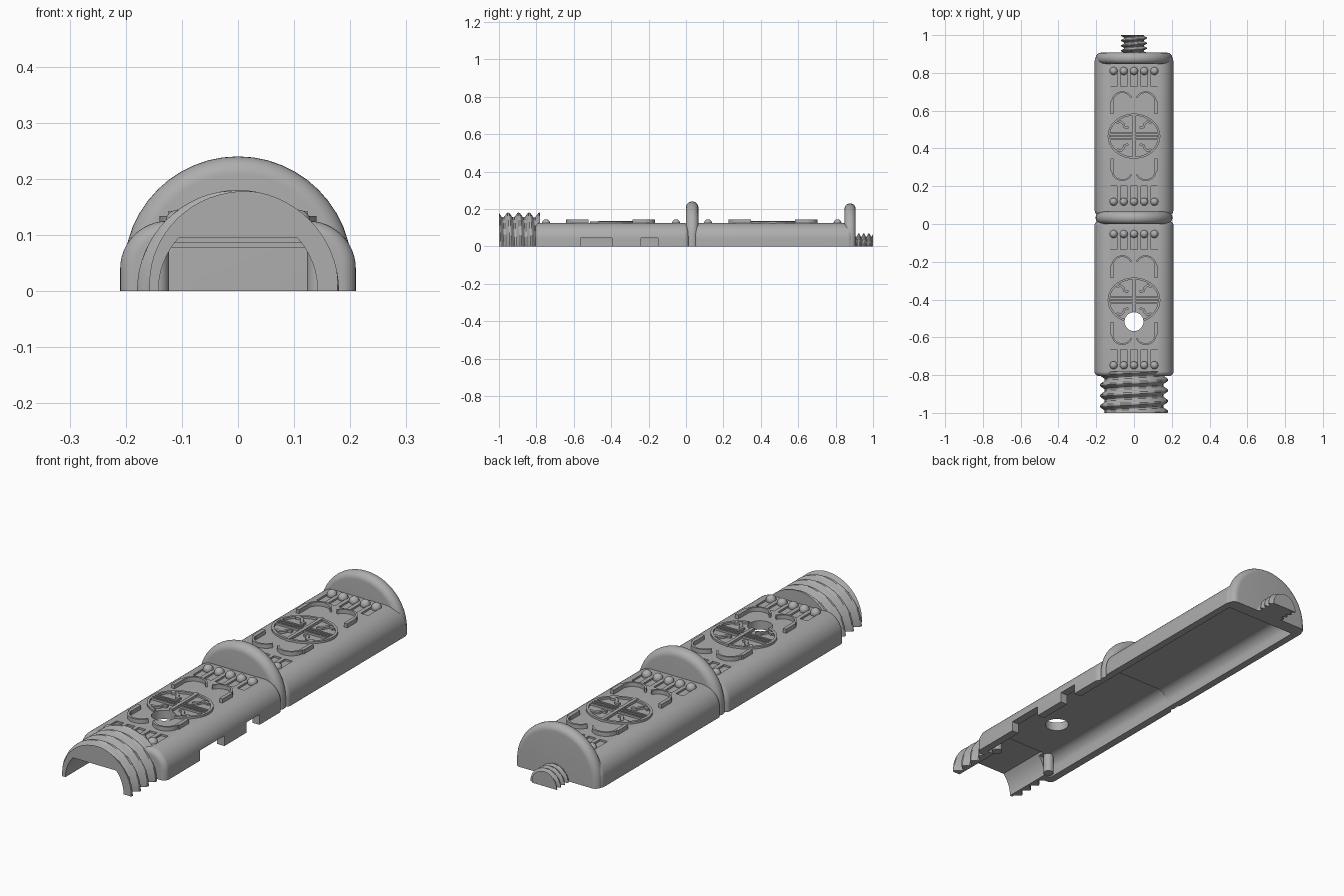
import bpy, bmesh, math
from mathutils import Matrix, Vector

cube = bpy.data.objects.get("Cube")
if cube:
    bpy.data.objects.remove(cube, do_unlink=True)

grey = bpy.data.materials.new("plain grey")
grey.use_nodes = True
grey.diffuse_color = (0.42, 0.42, 0.42, 1)
grey.node_tree.nodes["Principled BSDF"].inputs["Base Color"].default_value = grey.diffuse_color


def finish(name, bm):
    """Turn a bmesh into a named, coloured object."""
    bmesh.ops.recalc_face_normals(bm, faces=bm.faces)
    mesh = bpy.data.meshes.new(name)
    bm.to_mesh(mesh)
    bm.free()
    mesh.materials.append(grey)
    ob = bpy.data.objects.new(name, mesh)
    bpy.context.scene.collection.objects.link(ob)
    return ob


def smooth(ob):
    bpy.ops.object.select_all(action='DESELECT')
    ob.select_set(True)
    bpy.context.view_layer.objects.active = ob
    bpy.ops.object.shade_smooth_by_angle(angle=math.radians(35))


def loft(name, sections):
    """Skin a list of (y, [(x, z), ...]) sections and cap both ends."""
    bm = bmesh.new()
    rings = [[bm.verts.new((x, y, z)) for x, z in pts] for y, pts in sections]
    for a, b in zip(rings, rings[1:]):
        for i in range(len(a)):
            j = (i + 1) % len(a)
            bm.faces.new((a[i], a[j], b[j], b[i]))
    bm.faces.new(rings[0])
    bm.faces.new(rings[-1])
    return finish(name, bm)


def arch(w, top, corner, base=0.0, steps=12):
    """Flat-bottomed section with rounded upper corners."""
    right = [(w, base)]
    for i in range(steps + 1):
        a = math.pi / 2 * i / steps
        right.append((w - corner + corner * math.cos(a), top - corner + corner * math.sin(a)))
    if w - corner < 1e-4:
        return right + [(-x, z) for x, z in reversed(right[:-1])]
    return right + [(-x, z) for x, z in reversed(right)]


def dome(name, y0, y1, w, top, corner, edge=0.0, base=0.0):
    """Arch section run along y with rounded end edges."""
    if not edge:
        return loft(name, [(y, arch(w, top, corner, base)) for y in (y0, y1)])
    sections = []
    for i in range(8):
        a = math.pi / 2 * i / 7
        inset = edge * (1 - math.sin(a))
        sections.append((edge * (1 - math.cos(a)), arch(w - inset, top - inset, corner - inset, base)))
    return loft(name, [(y0 + d, s) for d, s in sections] + [(y1 - d, s) for d, s in reversed(sections)])


def thread(name, y0, y1, root, crest, pitch):
    """Half of a screw thread, cut flat along its axis."""
    sections, n, m = [], int((y1 - y0) / pitch * 12), 32
    for k in range(n + 1):
        y, pts = y0 + (y1 - y0) * k / n, []
        for i in range(m + 1):
            a = math.pi * i / m
            p = ((y - y0) / pitch + a / (2 * math.pi) + 0.375) % 1
            rise = min(1, max(0, 1.6 * (1 - abs(2 * p - 1)) - 0.3))
            r = root + (crest - root) * rise
            pts.append((r * math.cos(a), r * math.sin(a)))
        sections.append((y, pts))
    return loft(name, sections)


def boxes(name, items):
    bm = bmesh.new()
    for centre, size in items:
        bmesh.ops.create_cube(bm, size=1, matrix=Matrix.Translation(centre) @ Matrix.Diagonal((*size, 1)))
    return finish(name, bm)


def cylinder(name, x, y, z0, z1, r):
    bm = bmesh.new()
    bmesh.ops.create_cone(bm, cap_ends=True, segments=32, radius1=r, radius2=r, depth=z1 - z0,
                          matrix=Matrix.Translation((x, y, (z0 + z1) / 2)))
    return finish(name, bm)


def ribbon(name, path, width, z0, z1, closed=False):
    """Raised line of rectangular section following a flat path."""
    bm, n, rows = bmesh.new(), len(path), []
    pts = [Vector(p) for p in path]
    for i, p in enumerate(pts):
        a = pts[(i - 1) % n] if closed else pts[max(i - 1, 0)]
        b = pts[(i + 1) % n] if closed else pts[min(i + 1, n - 1)]
        t = (b - a).normalized() * width / 2
        l, r = p + Vector((-t.y, t.x)), p - Vector((-t.y, t.x))
        rows.append([bm.verts.new((*q, z)) for q, z in ((l, z0), (r, z0), (r, z1), (l, z1))])
    for i in range(n if closed else n - 1):
        a, b = rows[i], rows[(i + 1) % n]
        for j in range(4):
            k = (j + 1) % 4
            bm.faces.new((a[j], a[k], b[k], b[j]))
    if not closed:
        bm.faces.new(rows[0])
        bm.faces.new(rows[-1])
    return finish(name, bm)


def cut(ob, *cutters):
    for c in cutters:
        mod = ob.modifiers.new("cut", 'BOOLEAN')
        mod.operation, mod.solver, mod.object = 'DIFFERENCE', 'EXACT', c
    graph = bpy.context.evaluated_depsgraph_get()
    mesh = bpy.data.meshes.new_from_object(ob.evaluated_get(graph))
    ob.modifiers.clear()
    ob.data = mesh


# Cutters
front_cavity = dome("front_cavity", -0.77, 0.01, 0.175, 0.086, 0.05, base=-0.05)
rear_cavity = dome("rear_cavity", -0.01, 0.85, 0.175, 0.078, 0.05, base=-0.05)
r, a0 = 0.142, math.asin(0.095 / 0.142)
side = [(r * math.cos(a0 * i / 8), r * math.sin(a0 * i / 8)) for i in range(9)]
side.insert(0, (r, -0.05))
bore = loft("bore", [(y, side + [(-x, z) for x, z in reversed(side)]) for y in (-1.05, -0.74)])
hole = cylinder("hole", 0, -0.517, -0.1, 0.3, 0.05)
notches = boxes("notches", [((0.2, y, 0), (0.12, length, 0.09)) for y, length in ((-0.48, 0.17), (-0.195, 0.09))])

# Studs with a sunken slot leading inwards from each
bead_x = [0.054 * i for i in range(-2, 3)]
bead_rows = [(0.81, -1), (0.118, 1), (-0.053, -1), (-0.748, 1)]
slot_list = [((x, y + d * 0.04, 0.125), (0.036, 0.085, 0.016)) for y, d in bead_rows for x in bead_x]
slots = boxes("slots", slot_list)
bm = bmesh.new()
for y, d in bead_rows:
    for x in bead_x:
        bmesh.ops.create_uvsphere(bm, u_segments=16, v_segments=10, radius=0.021,
                                  matrix=Matrix.Translation((x, y, 0.124)))
smooth(finish("studs", bm))

# Hollow body halves, collars and screw ends
front_body = dome("front_body", -0.805, 0.015, 0.21, 0.125, 0.085, 0.025)
cut(front_body, front_cavity, rear_cavity, bore, hole, notches, slots)
rear_body = dome("rear_body", 0.045, 0.89, 0.208, 0.125, 0.085, 0.025)
cut(rear_body, rear_cavity, slots)
middle_collar = dome("middle_collar", 0.0, 0.066, 0.203, 0.24, 0.203, 0.032)
cut(middle_collar, front_cavity, rear_cavity)
rear_collar = dome("rear_collar", 0.848, 0.907, 0.203, 0.229, 0.203, 0.028)
front_thread = thread("front_thread", -1.0, -0.78, 0.155, 0.18, 0.056)
cut(front_thread, bore)
rear_thread = thread("rear_thread", 0.9, 1.0, 0.052, 0.069, 0.027)
for ob in (front_body, rear_body, middle_collar, rear_collar, front_thread, rear_thread):
    smooth(ob)

# Locating pegs inside the front end
for x, label in ((0.145, "left"), (-0.145, "right")):
    smooth(cylinder(label + "_peg", x, -0.745, 0.0, 0.095, 0.022))


# Raised ornament, repeated on both halves
def ornament(label, cy):
    parts, low, high = [], 0.118, 0.134

    def line(name, path, width, top=high, closed=False):
        parts.append(ribbon(label + "_" + name, [(x, cy + y) for x, y in path], width, low, top, closed))

    turn = [2 * math.pi * i / 48 for i in range(48)]
    line("ring", [(0.134 * math.cos(a), 0.114 * math.sin(a)) for a in turn], 0.011, closed=True)
    line("upright_bar", [(0, -0.122), (0, 0.122)], 0.015, 0.136)
    for y in (-0.016, 0, 0.016):
        line("cross_bar", [(-0.128, y), (0.128, y)], 0.008)
    for sx in (-1, 1):
        for sy in (-1, 1):
            line("hook", [(sx * x, sy * y) for x, y in
                          ((0.092, 0.07), (0.07, 0.078), (0.056, 0.064), (0.05, 0.048), (0.03, 0.044))], 0.013)
            sweep = [math.pi * i / 14 for i in range(13)]
            line("petal", [(sx * (0.062 + 0.053 * math.cos(a)), sy * (0.18 + 0.053 * math.sin(a)))
                           for a in sweep], 0.009, 0.143)
            line("petal_bar", [(sx * 0.117, sy * 0.117), (sx * 0.117, sy * 0.185)], 0.016, 0.143)
    return parts


ornament("rear", 0.465)
for part in ornament("front", -0.403):
    cut(part, hole)

for helper in (front_cavity, rear_cavity, bore, hole, notches, slots):
    bpy.data.objects.remove(helper, do_unlink=True)
